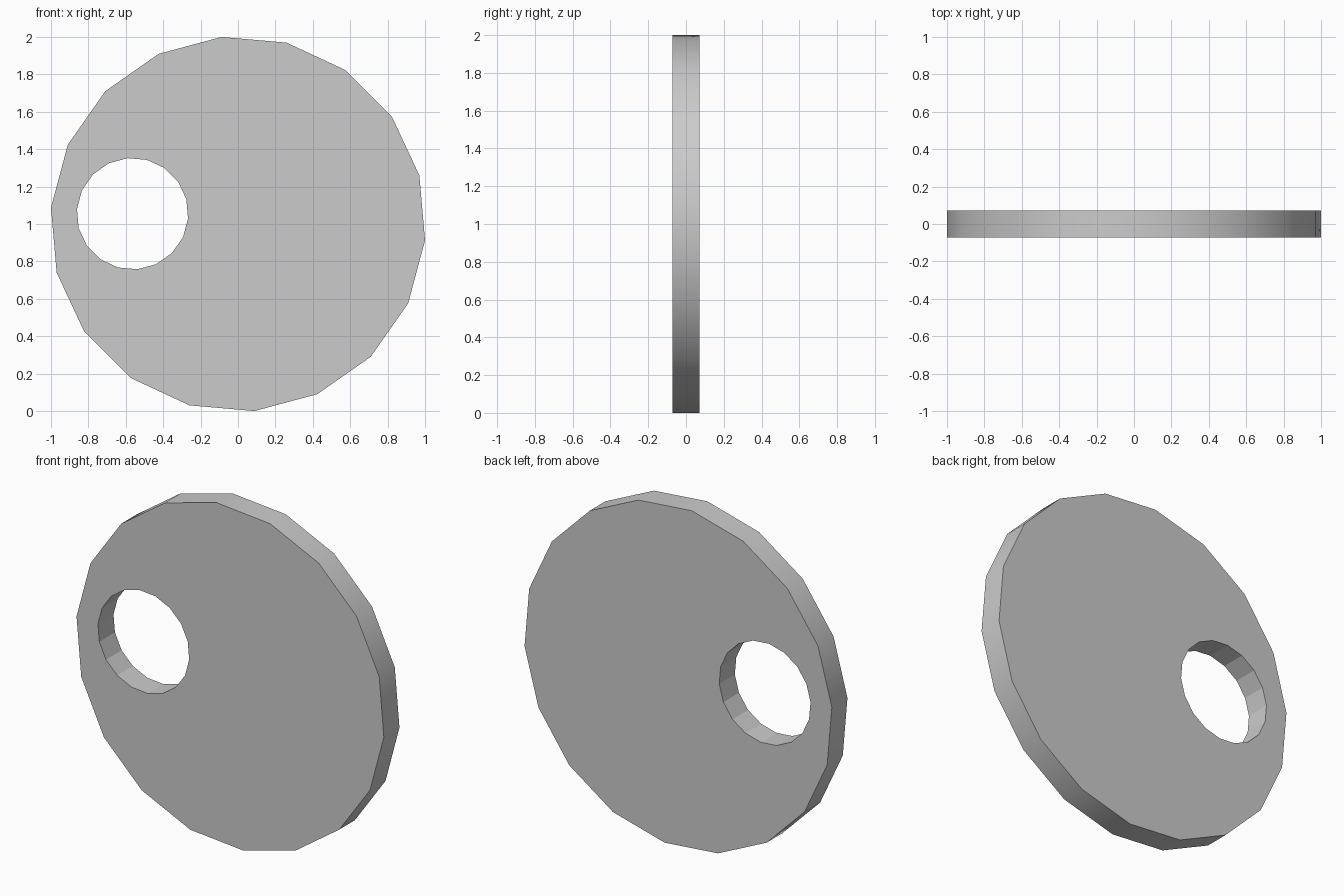
import bpy, bmesh
from math import cos, sin, radians

if "Cube" in bpy.data.objects:
    bpy.data.objects.remove(bpy.data.objects["Cube"])

SIDES = 18
HALF = 0.0725


def ring(bm, cx, cz, radius, y):
    """Polygon loop in the xz plane, turned by -5 degrees."""
    angles = [radians(-5 + 360 * i / SIDES) for i in range(SIDES)]
    return [bm.verts.new((cx + radius * cos(a), y, cz + radius * sin(a))) for a in angles]


def band(bm, a, b, smooth=False):
    """Strip of quads between two loops."""
    for i in range(SIDES):
        j = (i + 1) % SIDES
        bm.faces.new((a[i], a[j], b[j], b[i])).smooth = smooth


bm = bmesh.new()
outer = [ring(bm, 0, 1.0, 1.0038, y) for y in (-HALF, HALF)]
hole = [ring(bm, -0.564, 1.055, 0.298, y) for y in (-HALF, HALF)]

# Rounded outer rim, faceted hole wall, flat front and back
band(bm, outer[0], outer[1], smooth=True)
band(bm, hole[1], hole[0])
band(bm, hole[0], outer[0])
band(bm, outer[1], hole[1])
bmesh.ops.recalc_face_normals(bm, faces=bm.faces)

# Crisp edges around the rim and the hole
for e in bm.edges:
    if e.calc_face_angle() > radians(30):
        e.smooth = False

mesh = bpy.data.meshes.new("disc_with_hole")
bm.to_mesh(mesh)
bm.free()
bpy.context.collection.objects.link(bpy.data.objects.new("disc_with_hole", mesh))
